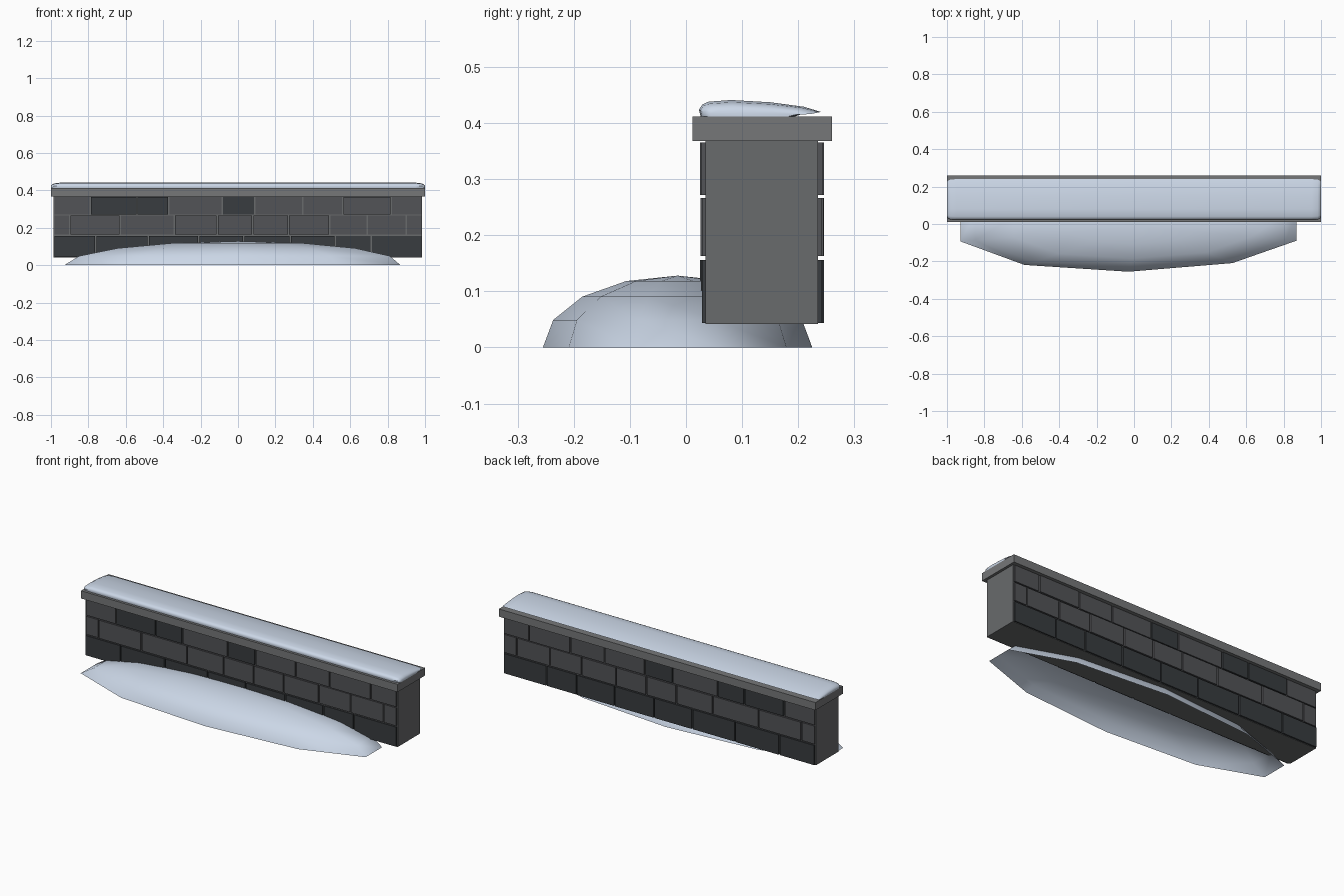
import bpy, bmesh, math, random
from mathutils import Vector

if "Cube" in bpy.data.objects:
    bpy.data.objects.remove(bpy.data.objects["Cube"])

random.seed(4)


def material(name, col):
    m = bpy.data.materials.new(name)
    m.diffuse_color = (*col, 1)
    m.use_nodes = True
    m.node_tree.nodes["Principled BSDF"].inputs["Base Color"].default_value = m.diffuse_color
    return m


STONE = material("stone", (0.14, 0.145, 0.15))
BRICK = material("brick", (0.085, 0.088, 0.095))
DARK = material("dark_brick", (0.04, 0.045, 0.05))
COPING = material("coping_stone", (0.18, 0.185, 0.19))
SNOW = material("snow", (0.60, 0.68, 0.80))


def make_object(name, bm, mats):
    bmesh.ops.recalc_face_normals(bm, faces=bm.faces)
    me = bpy.data.meshes.new(name)
    bm.to_mesh(me)
    bm.free()
    ob = bpy.data.objects.new(name, me)
    bpy.context.collection.objects.link(ob)
    for m in mats:
        me.materials.append(m)
    return ob


def add_box(bm, lo, hi, mat=0):
    lo, hi = Vector(lo), Vector(hi)
    verts = bmesh.ops.create_cube(bm, size=1)["verts"]
    for v in verts:
        v.co = (lo + hi) / 2 + v.co * (hi - lo)
    for f in {f for v in verts for f in v.link_faces}:
        f.material_index = mat


def smooth(ob, angle):
    bpy.ops.object.select_all(action="DESELECT")
    ob.select_set(True)
    bpy.context.view_layer.objects.active = ob
    bpy.ops.object.shade_smooth_by_angle(angle=math.radians(angle))


# Wall core
bm = bmesh.new()
add_box(bm, (-0.987, 0.035, 0.042), (0.985, 0.235, 0.37))
make_object("wall_core", bm, [STONE])

# Coping slab
bm = bmesh.new()
add_box(bm, (-1, 0.012, 0.368), (1, 0.26, 0.412))
make_object("coping", bm, [COPING])

# Brick courses: z range, joints along x, and indices of dark bricks
courses = [
    (0.044, 0.156, [-0.985, -0.76, -0.48, -0.21, 0.03, 0.28, 0.52, 0.712, 0.984], range(9)),
    (0.163, 0.266, [-0.985, -0.9, -0.63, -0.34, -0.11, 0.08, 0.27, 0.49, 0.69, 0.9, 0.984], ()),
    (0.272, 0.365, [-0.985, -0.79, -0.54, -0.37, -0.085, 0.09, 0.345, 0.56, 0.82, 0.984], (1, 2, 4)),
]
bm = bmesh.new()
for z0, z1, xs, dark in courses:
    for i, (a, b) in enumerate(zip(xs, xs[1:])):
        d = random.uniform(0, 0.004)
        add_box(bm, (a + 0.004, 0.025 + d, z0), (b - 0.004, 0.246 - d, z1), int(i in dark))
make_object("bricks", bm, [BRICK, DARK])

# Snow lying on the coping: one section lofted along x, shrinking at the ends
profile = [(0.026, 0.412), (0.023, 0.424), (0.029, 0.433), (0.04, 0.438), (0.08, 0.441),
           (0.15, 0.437), (0.21, 0.429), (0.24, 0.42), (0.21, 0.417), (0.195, 0.412)]
ends = [(1.0, 0.82, 0.3), (0.995, 0.92, 0.62), (0.982, 0.98, 0.85), (0.95, 1, 1)]
stations = [(-x, a, b) for x, a, b in ends] + ends[::-1]
bm = bmesh.new()
rings = [[bm.verts.new((x, 0.13 + (y - 0.13) * sy, 0.414 + (z - 0.414) * (sz if z > 0.414 else 1)))
          for y, z in profile] for x, sy, sz in stations]
n = len(profile)
for r, s in zip(rings, rings[1:]):
    for i in range(n):
        j = (i + 1) % n
        bm.faces.new((r[i], r[j], s[j], s[i]))
bm.faces.new(rings[0])
bm.faces.new(rings[-1])
smooth(make_object("snow_cap", bm, [SNOW]), 50)

# Snow drift: upper half of a ten-sided flattened sphere, open underneath
bm = bmesh.new()
bmesh.ops.create_uvsphere(bm, u_segments=10, v_segments=8, radius=1)
bmesh.ops.delete(bm, geom=[v for v in bm.verts if v.co.z < -0.01], context="VERTS")
for v in bm.verts:
    x, y, z = v.co
    lean = 0.012 if x < 0 and y < 0 else 0
    v.co = (-0.03 * (1 - z) + 0.945 * x, -0.015 + (0.24 + lean) * y, 0.128 * max(z, 0))
smooth(make_object("snow_drift", bm, [SNOW]), 60)
